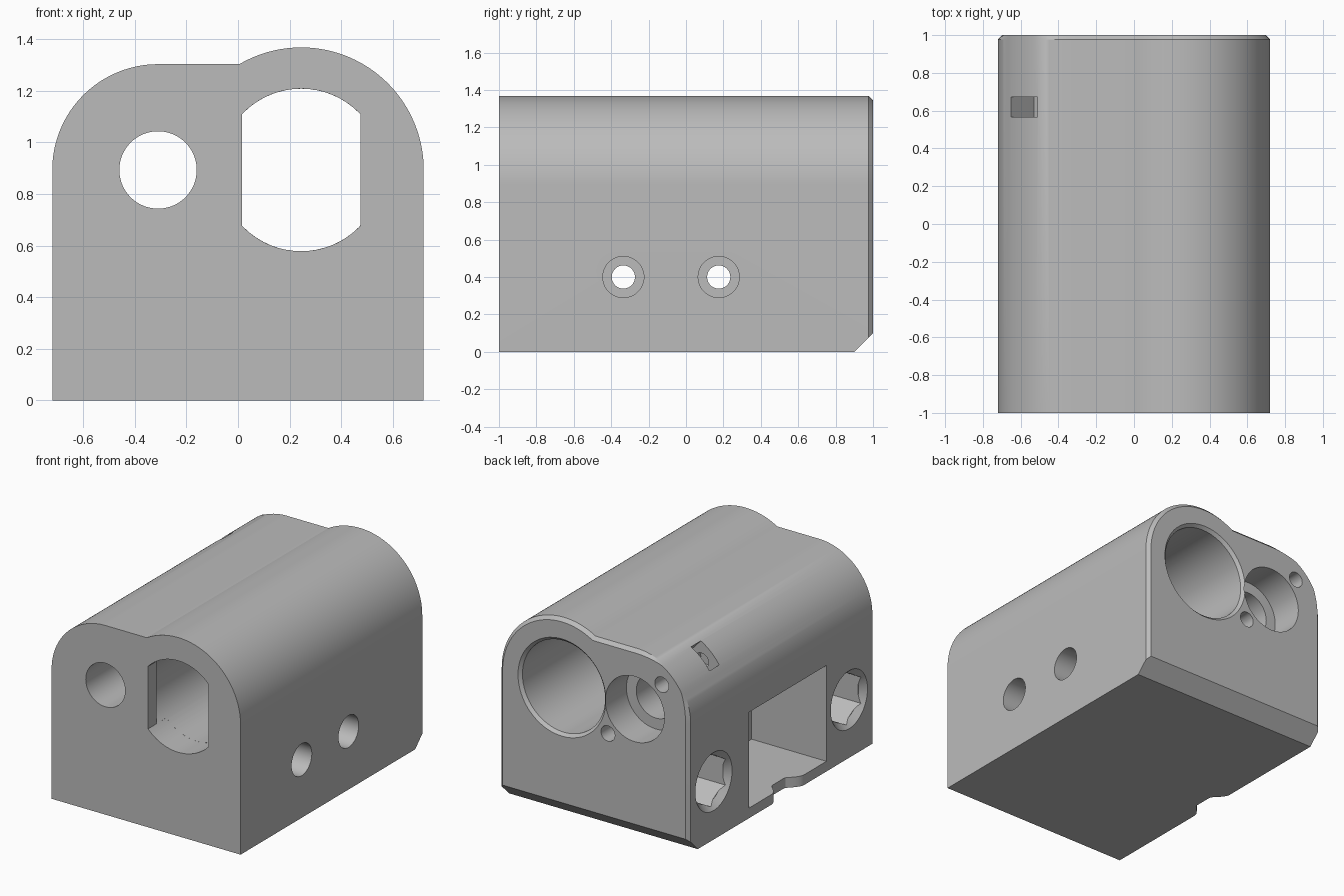
import bpy, bmesh, math

if "Cube" in bpy.data.objects:
    bpy.data.objects.remove(bpy.data.objects["Cube"])

grey = bpy.data.materials.new("light_grey")
grey.use_nodes = True
tone = (0.5, 0.5, 0.5, 1)
grey.diffuse_color = tone
grey.node_tree.nodes["Principled BSDF"].inputs["Base Color"].default_value = tone

ZC = 0.893               # height of both bore axes
BIG, SMALL = 0.245, -0.31  # x of the two bore axes


def arc(cx, cy, r, a0=0, a1=360, n=64):
    """Points on an arc; a full turn omits the repeated end point."""
    full = a1 - a0 == 360
    angles = [math.radians(a0 + (a1 - a0) * i / (n if full else n - 1)) for i in range(n)]
    return [(cx + r * math.cos(a), cy + r * math.sin(a)) for a in angles]


def loft(name, axis, *sections):
    """Solid through (position, 2D points) sections along an axis."""
    place = {"x": lambda p, t: (t, p[0], p[1]),
             "y": lambda p, t: (p[0], t, p[1]),
             "z": lambda p, t: (p[0], p[1], t)}[axis]
    bm = bmesh.new()
    rings = [[bm.verts.new(place(p, t)) for p in pts] for t, pts in sections]
    for a, b in zip(rings, rings[1:]):
        for i in range(len(a)):
            j = (i + 1) % len(a)
            bm.faces.new((a[i], a[j], b[j], b[i]))
    bm.faces.new(rings[0])
    bm.faces.new(rings[-1])
    bmesh.ops.recalc_face_normals(bm, faces=bm.faces)
    mesh = bpy.data.meshes.new(name)
    bm.to_mesh(mesh)
    bm.free()
    obj = bpy.data.objects.new(name, mesh)
    bpy.context.collection.objects.link(obj)
    mesh.materials.append(grey)
    return obj


def rect(a0, a1, b0, b1):
    return [(a0, b0), (a1, b0), (a1, b1), (a0, b1)]


def outline(e):
    """Block outline inset by e, the inset fading out over the small shoulder."""
    end = math.degrees(math.asin((0.41 - e) / (0.475 - e)))
    pts = [(0.72 - e, 0)] + arc(BIG, ZC, 0.475 - e, 0, 180 - end, 48)
    for i in range(33):
        a = math.radians(90 + 90 * i / 32)
        r = 0.41 - e * max(0, 2 * abs(math.cos(2 * a)) - 1)
        pts.append((SMALL + r * math.cos(a), ZC + r * math.sin(a)))
    return pts + [(-0.72 + e, 0)]


# Block with a fine bevel round its back edge
body = loft("housing_block", "y", (-1, outline(0)), (0.977, outline(0)), (1, outline(0.023)))

# Bevel under the back
cutters = [loft("bottom_bevel", "x", (-1, [(0.8, -0.1), (1.1, -0.1), (1.1, 0.2)]),
                (1, [(0.8, -0.1), (1.1, -0.1), (1.1, 0.2)]))]

# Large bore, its mouth chamfer and the flat-sided front opening
R = 0.315
lim = math.degrees(math.acos(0.23 / R))
slot = arc(BIG, ZC, R, lim, 180 - lim, 32) + arc(BIG, ZC, R, 180 + lim, 360 - lim, 32)
cutters += [
    loft("large_bore", "y", (-0.91, arc(BIG, ZC, R)), (0.98, arc(BIG, ZC, R)),
         (1.02, arc(BIG, ZC, R + 0.04))),
    loft("front_opening", "y", (-1.1, slot), (-0.8, slot)),
]

# Small stepped bore
cutters += [
    loft("small_bore", "y", (-1.1, arc(SMALL, ZC, 0.15)), (1.1, arc(SMALL, ZC, 0.15))),
    loft("small_counterbore", "y", (0.77, arc(SMALL, ZC, 0.225)), (1.1, arc(SMALL, ZC, 0.225))),
]

# Two screw holes beside the small bore
for s in (-1, 1):
    hole = arc(SMALL + s * 0.205, ZC - s * 0.223, 0.053, n=32)
    cutters.append(loft("back_screw_hole", "y", (0.5, hole), (1.1, hole)))

# Nut slot entering radially through the shoulder
a = math.radians(132.6)
trap = [(SMALL + r * math.cos(a) - w * math.sin(a), ZC + r * math.sin(a) + w * math.cos(a))
        for r, w in ((0.22, -0.095), (0.6, -0.095), (0.6, 0.095), (0.22, 0.095))]
cutters.append(loft("nut_slot", "y", (0.567, trap), (0.673, trap)))

# Side pocket with a rounded notch in its lower lip
box = rect(-0.5, 0.345, 0.07, 0.73)
cutters.append(loft("side_pocket", "x", (-0.9, box), (-0.15, box)))
notch = [(-0.8, -0.26)]
for i in range(25):
    t = -1 + i / 12
    notch.append((-0.721 + 0.075 * min(1, 0.75 * (1 + math.cos(math.pi * t))), -0.08 + 0.18 * t))
notch.append((-0.8, 0.1))
cutters.append(loft("lip_notch", "z", (-0.1, notch), (0.1, notch)))

# Counterbored bolt holes running into the pocket
for y in (-0.335, 0.175):
    wide, thin = arc(y, 0.4, 0.11, n=48), arc(y, 0.4, 0.062, n=48)
    cutters += [loft("bolt_head_hole", "x", (0.1, wide), (0.9, wide)),
                loft("bolt_hole", "x", (-0.3, thin), (0.3, thin))]

# Countersunk hexagonal recesses either side of the pocket
for y in (-0.747, 0.727):
    hexagon = arc(y, 0.4, 0.18, 30, 390, 6)
    cutters += [loft("recess_mouth", "x", (-0.76, arc(y, 0.4, 0.24)), (-0.68, arc(y, 0.4, 0.16))),
                loft("hex_recess", "x", (-0.8, hexagon), (-0.35, hexagon))]

# Carve the block, then discard the cutters
bpy.context.view_layer.objects.active = body
for c in cutters:
    c.hide_render = True
    mod = body.modifiers.new(c.name, "BOOLEAN")
    mod.operation, mod.solver, mod.object = "DIFFERENCE", "EXACT", c
    bpy.ops.object.modifier_apply(modifier=mod.name)
    bpy.data.objects.remove(c)

bpy.ops.object.select_all(action="DESELECT")
body.select_set(True)
bpy.ops.object.shade_smooth_by_angle(angle=math.radians(20))
